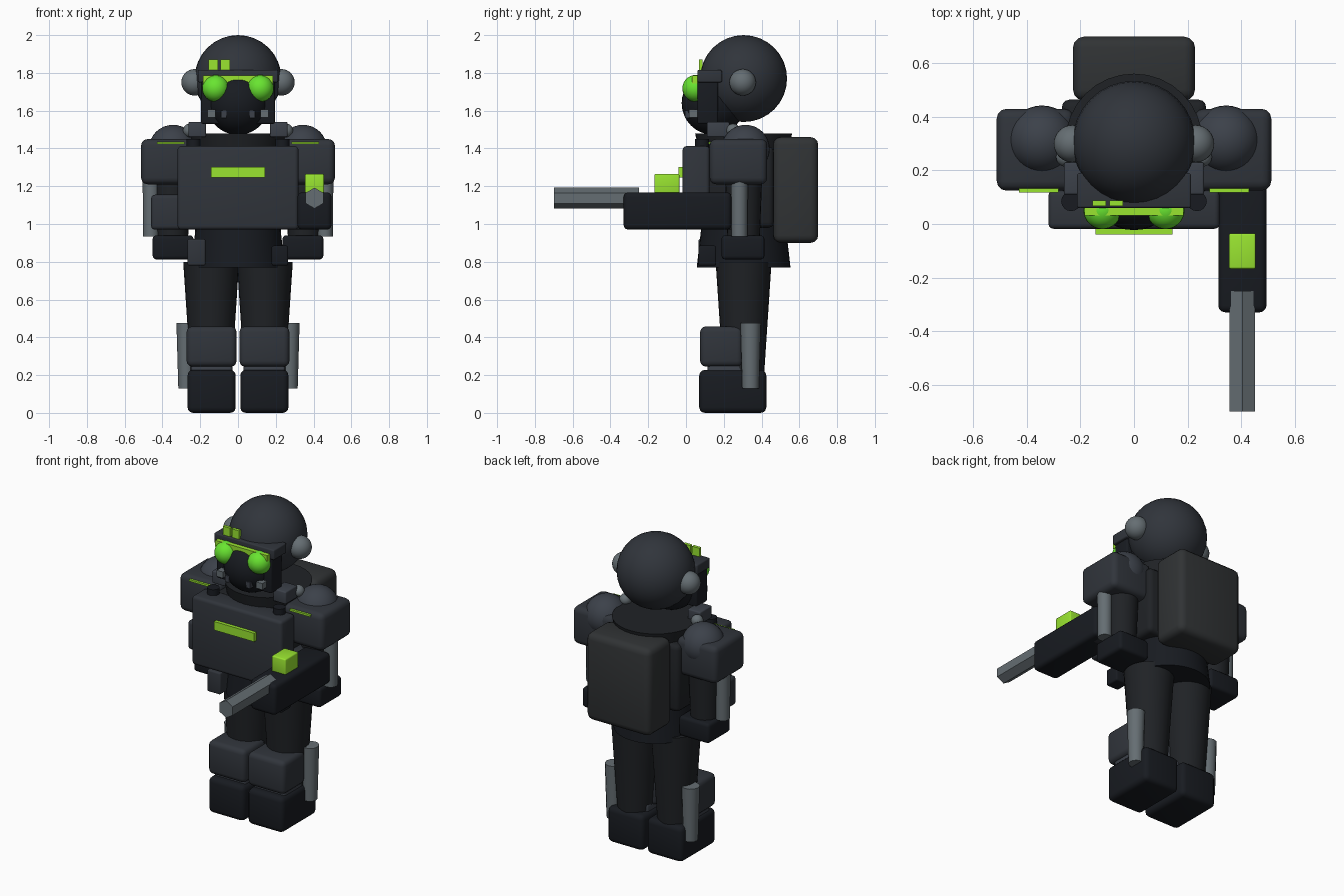
import bpy, math
from mathutils import Vector

if "Cube" in bpy.data.objects:
    bpy.data.objects.remove(bpy.data.objects["Cube"])


def material(name, r, g, b):
    m = bpy.data.materials.new(name)
    m.diffuse_color = (r, g, b, 1)
    m.use_nodes = True
    m.node_tree.nodes["Principled BSDF"].inputs["Base Color"].default_value = m.diffuse_color
    return m


ARMOUR = material("armour", 0.030, 0.035, 0.044)
CLOTH = material("cloth", 0.014, 0.016, 0.019)
BLACK = material("black", 0.009, 0.011, 0.015)
PAD = material("pad", 0.045, 0.053, 0.068)
PACK = material("pack", 0.030, 0.033, 0.035)
METAL = material("metal", 0.13, 0.155, 0.17)
GREEN = material("green", 0.32, 0.78, 0.03)
LENS = material("lens", 0.14, 0.78, 0.03)


def finish(name, mat, angle=35):
    ob = bpy.context.object
    ob.name = name
    ob.data.materials.append(mat)
    bpy.ops.object.shade_smooth_by_angle(angle=math.radians(angle))
    return ob


def box(name, mat, x, y, z, bevel=0.0):
    """Rounded box from (min, max) ranges."""
    lo, hi = Vector((x[0], y[0], z[0])), Vector((x[1], y[1], z[1]))
    bpy.ops.mesh.primitive_cube_add(size=1, location=(lo + hi) / 2)
    ob = bpy.context.object
    ob.scale = hi - lo
    bpy.ops.object.transform_apply(location=False, rotation=False, scale=True)
    if bevel:
        mod = ob.modifiers.new("round", 'BEVEL')
        mod.width, mod.segments = bevel, 3
        bpy.ops.object.modifier_apply(modifier=mod.name)
    return finish(name, mat)


def ball(name, mat, loc, r):
    bpy.ops.mesh.primitive_uv_sphere_add(segments=32, ring_count=16, radius=r, location=loc)
    return finish(name, mat)


def cone(name, mat, x, y, z, r1, r2, sides=24):
    """Upright tapered cylinder, r1 at z[0], r2 at z[1]."""
    bpy.ops.mesh.primitive_cone_add(vertices=sides, radius1=r1, radius2=r2, depth=z[1] - z[0],
                                    location=(x, y, (z[0] + z[1]) / 2))
    return finish(name, mat)


def span(s, a, b):
    """x range a..b placed on side s."""
    return (a, b) if s > 0 else (-b, -a)


# Head and helmet
ball("helmet", ARMOUR, (0, 0.305, 1.77), 0.23)
ball("face", BLACK, (0, 0.145, 1.64), 0.168)
box("mask_frame", BLACK, (-0.195, 0.195), (0.06, 0.17), (1.53, 1.76), 0.01)
box("visor_band", ARMOUR, (-0.213, 0.213), (0.06, 0.19), (1.75, 1.815), 0.008)
box("visor_strip", GREEN, (-0.185, 0.185), (0.032, 0.065), (1.745, 1.785))
box("helmet_light_a", GREEN, (-0.156, -0.105), (0.068, 0.088), (1.81, 1.87))
box("helmet_light_b", GREEN, (-0.092, -0.042), (0.068, 0.088), (1.81, 1.87))

# Torso, waist and chest
cone("collar", CLOTH, 0, 0.305, (1.38, 1.48), 0.235, 0.257, 32)
cone("torso", CLOTH, 0, 0.305, (0.95, 1.40), 0.22, 0.235, 32)
box("vest", CLOTH, (-0.27, 0.27), (0.10, 0.465), (0.98, 1.41), 0.03)
cone("waist", BLACK, 0, 0.305, (0.77, 1.02), 0.248, 0.22, 32)
box("chest_plate", ARMOUR, (-0.32, 0.32), (-0.018, 0.125), (0.97, 1.412), 0.02)
box("chest_light", GREEN, (-0.143, 0.143), (-0.04, -0.01), (1.247, 1.302))
box("backpack", PACK, (-0.228, 0.228), (0.462, 0.70), (0.90, 1.46), 0.04)
box("pouch_a", ARMOUR, (-0.268, -0.172), (0.065, 0.16), (0.78, 0.92), 0.01)
box("pouch_b", BLACK, (0.178, 0.266), (0.065, 0.16), (0.78, 0.885), 0.01)

for s, side in ((-1, "left"), (1, "right")):
    # Head details
    ball(f"earpiece_{side}", METAL, (s * 0.23, 0.3, 1.75), 0.07)
    ball(f"goggle_{side}", LENS, (s * 0.118, 0.052, 1.718), 0.071)
    box(f"mask_vent_{side}", METAL, span(s, 0.118, 0.162), (0.015, 0.062), (1.565, 1.605))
    box(f"mask_filter_{side}", PAD, span(s, 0.06, 0.09), (-0.005, 0.06), (1.56, 1.6))
    box(f"collar_block_{side}", PAD, span(s, 0.17, 0.262), (0.11, 0.23), (1.46, 1.54), 0.008)
    ball(f"collar_joint_{side}", METAL, (s * 0.255, 0.25, 1.495), 0.036)
    cone(f"chest_clip_{side}", BLACK, s * 0.235, 0.085, (1.38, 1.45), 0.037, 0.037, 16)
    # Shoulders and arms
    box(f"shoulder_{side}", ARMOUR, span(s, 0.225, 0.513), (0.125, 0.43), (1.21, 1.45), 0.035)
    ball(f"shoulder_cap_{side}", PAD, (s * 0.344, 0.315, 1.397), 0.128)
    box(f"shoulder_light_{side}", GREEN, span(s, 0.283, 0.43), (0.118, 0.15), (1.423, 1.435))
    cone(f"arm_{side}", CLOTH, s * 0.35, 0.305, (0.9, 1.3), 0.085, 0.1)
    box(f"forearm_guard_{side}", ARMOUR, span(s, 0.245, 0.46), (0.14, 0.27), (0.97, 1.155), 0.02)
    cone(f"arm_tube_{side}", METAL, s * 0.46, 0.283, (0.935, 1.24), 0.042, 0.045, 12)
    box(f"glove_{side}", BLACK, span(s, 0.235, 0.452), (0.188, 0.415), (0.812, 0.94), 0.02)
    # Legs
    cone(f"leg_{side}", CLOTH, s * 0.142, 0.305, (0.15, 0.8), 0.105, 0.148)
    box(f"knee_pad_{side}", ARMOUR, span(s, 0.008, 0.272), (0.075, 0.3), (0.245, 0.458), 0.03)
    box(f"shin_guard_{side}", PAD, span(s, 0.03, 0.25), (0.115, 0.35), (0.18, 0.27), 0.015)
    box(f"boot_{side}", BLACK, span(s, 0.012, 0.267), (0.07, 0.425), (0, 0.228), 0.03)
    cone(f"calf_tube_{side}", METAL, s * 0.272, 0.342, (0.13, 0.475), 0.044, 0.054, 12)

# Arm-mounted launcher
box("launcher_body", BLACK, (0.315, 0.495), (-0.33, 0.24), (0.97, 1.168), 0.025)
bpy.ops.mesh.primitive_cylinder_add(vertices=6, radius=0.055, depth=0.45,
                                    location=(0.405, -0.475, 1.137), rotation=(math.pi / 2, 0, 0))
finish("launcher_barrel", METAL)
box("launcher_sight", GREEN, (0.355, 0.455), (-0.168, -0.035), (1.162, 1.265), 0.008)
